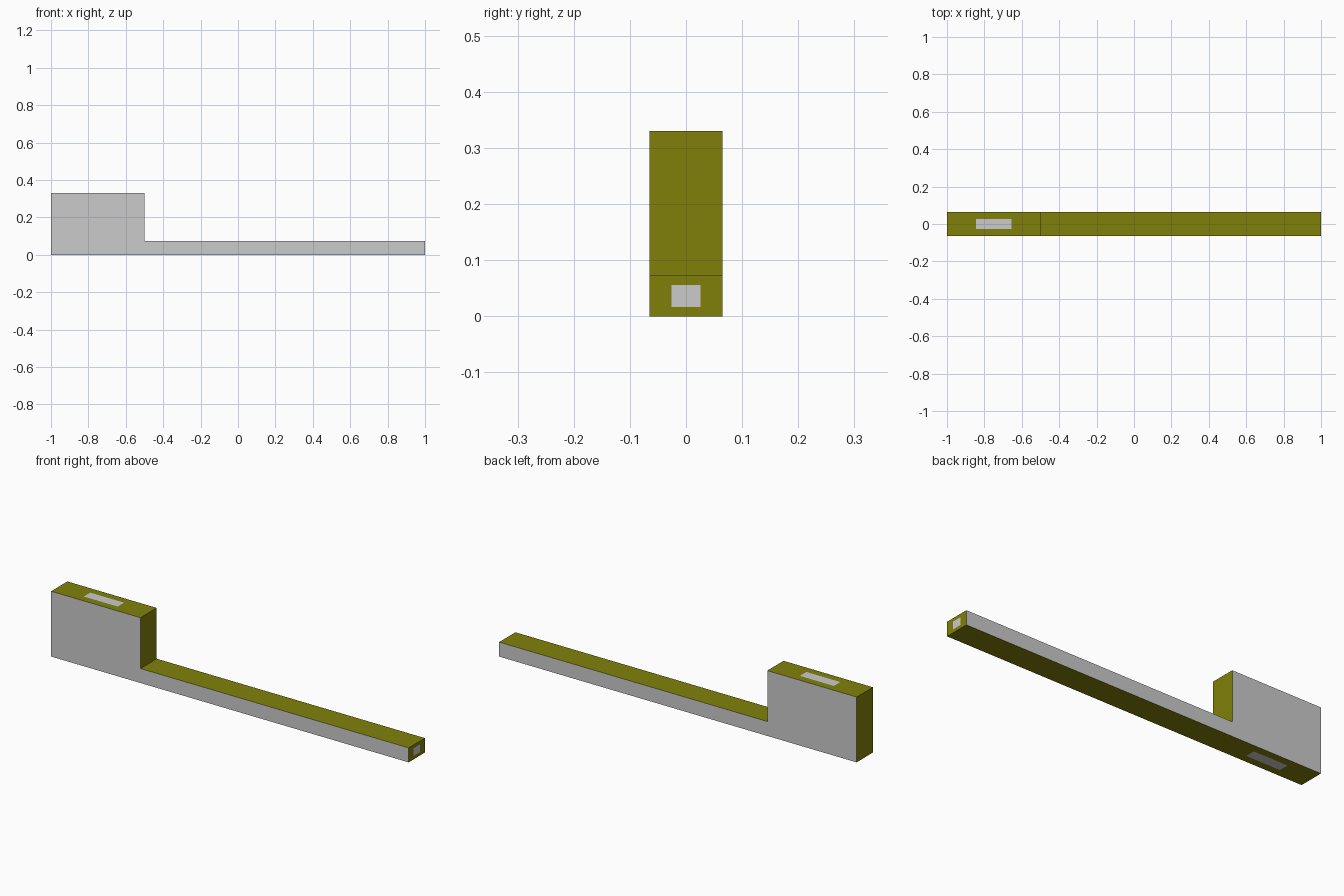
import bpy, bmesh
from mathutils import Vector

if "Cube" in bpy.data.objects:
    bpy.data.objects.remove(bpy.data.objects["Cube"])

def material(name, color):
    m = bpy.data.materials.new(name)
    m.diffuse_color = color
    m.use_nodes = True
    m.node_tree.nodes["Principled BSDF"].inputs["Base Color"].default_value = m.diffuse_color
    return m

grey = material("grey", (0.8, 0.8, 0.8, 1))
olive = material("olive", (0.216, 0.216, 0.003, 1))

HALF = 0.065   # half thickness
ARM, TOP = 0.073, 0.33

# L-shaped body: profile extruded along y, olive rim and grey sides
profile = [(-1, 0), (1, 0), (1, ARM), (-0.5, ARM), (-0.5, TOP), (-1, TOP)]
bm = bmesh.new()
face = bm.faces.new([bm.verts.new((x, -HALF, z)) for x, z in profile])
geom = bmesh.ops.extrude_face_region(bm, geom=[face])["geom"]
moved = [v for v in geom if isinstance(v, bmesh.types.BMVert)]
bmesh.ops.translate(bm, verts=moved, vec=(0, 2 * HALF, 0))
bmesh.ops.recalc_face_normals(bm, faces=bm.faces)
for f in bm.faces:
    f.material_index = 0 if abs(f.normal.y) > 0.5 else 1

def inlay(direction, center, size):
    """Inset the outermost face in a direction and fit it to a grey flush patch."""
    d = Vector(direction)
    f = max((f for f in bm.faces if f.normal.dot(d) > 0.9),
            key=lambda f: f.calc_center_median().dot(d))
    bmesh.ops.inset_individual(bm, faces=[f], thickness=0.01)
    f.material_index = 0
    mid = f.calc_center_median()
    for v in f.verts:
        for i in range(3):
            if abs(d[i]) < 0.5:
                v.co[i] = center[i] + (size[i] / 2 if v.co[i] > mid[i] else -size[i] / 2)

# Flush grey patches on the arm end and on the block's top and underside
inlay((1, 0, 0), (1, 0, ARM / 2), (0, 0.052, 0.039))
inlay((0, 0, 1), (-0.75, 0, TOP), (0.19, 0.052, 0))
inlay((0, 0, -1), (-0.75, 0, 0), (0.19, 0.052, 0))

mesh = bpy.data.meshes.new("body")
bm.to_mesh(mesh)
bm.free()
mesh.materials.append(grey)
mesh.materials.append(olive)
bpy.context.collection.objects.link(bpy.data.objects.new("body", mesh))
